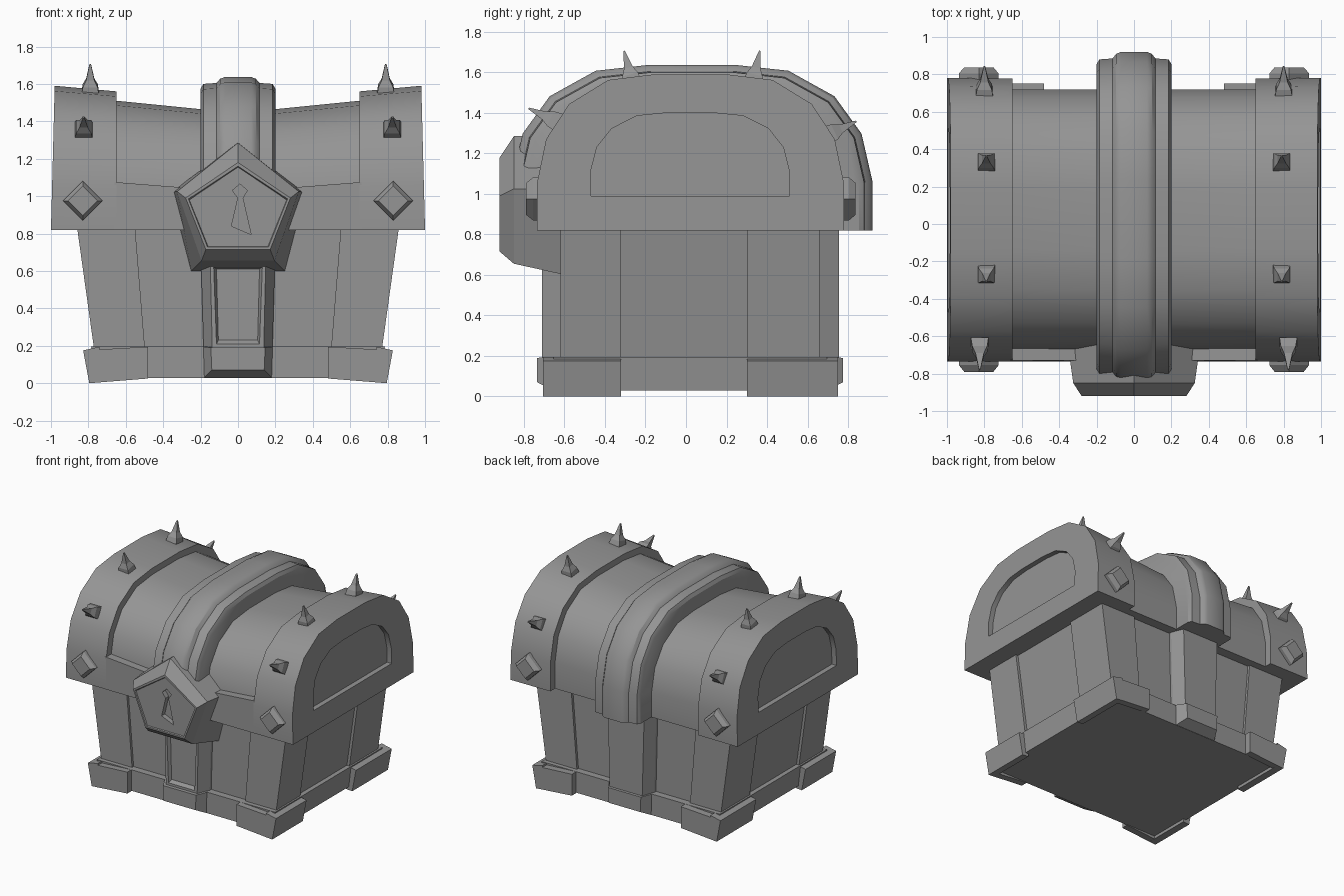
import bpy, bmesh, math
from mathutils import Vector

if "Cube" in bpy.data.objects:
    bpy.data.objects.remove(bpy.data.objects["Cube"])

# half profile of the domed lid: (width factor, height factor)
DOME = [(1, 0), (1, .3), (.94, .584), (.79, .81), (.535, .964), (.235, 1)]

# dark grey for the whole chest
GREY = bpy.data.materials.new("dark_grey")
GREY.diffuse_color = (.3, .3, .3, 1)
GREY.use_nodes = True
GREY.node_tree.nodes["Principled BSDF"].inputs["Base Color"].default_value = GREY.diffuse_color


def loft(name, rings, smooth=False):
    """Skin a closed solid through rings of equal point count."""
    bm = bmesh.new()
    vs = [[bm.verts.new(p) for p in r] for r in rings]
    n = len(rings[0])
    for a, b in zip(vs, vs[1:]):
        for i in range(n):
            j = (i + 1) % n
            bm.faces.new((a[i], a[j], b[j], b[i]))
    bm.faces.new(vs[0])
    bm.faces.new(vs[-1][::-1])
    bmesh.ops.recalc_face_normals(bm, faces=bm.faces)
    me = bpy.data.meshes.new(name)
    bm.to_mesh(me)
    bm.free()
    me.materials.append(GREY)
    if smooth:
        me.shade_smooth()
        me.set_sharp_from_angle(angle=math.radians(30))
    ob = bpy.data.objects.new(name, me)
    bpy.context.collection.objects.link(ob)
    return ob


def dome(x, half, top, base=.82, cy=.022):
    pts = [(u, v) for u, v in DOME] + [(-u, v) for u, v in DOME[::-1]]
    return [(x, cy + u * half, base + v * (top - base)) for u, v in pts]


def block(name, bot, top, s=1):
    """Block from (x0, x1, y0, y1, z at x0, z at x1) bottom and top."""
    def ring(x0, x1, y0, y1, za, zb):
        return [(s * x0, y0, za), (s * x1, y0, zb), (s * x1, y1, zb), (s * x0, y1, za)]
    return loft(name, [ring(*bot), ring(*top)])


def flat(y, pts):
    return [(x, y, z) for x, z in pts]


def trap(y, wb, zb, wt, zt):
    return flat(y, [(-wb, zb), (wb, zb), (wt, zt), (-wt, zt)])


def lean(ring, d=0):
    """Put a ring on the slightly leaning end plane of the lid."""
    return [(1 - .02 * (z - .82) / .77 - d, y, z) for _, y, z in ring]


def flip(rings, s):
    return [[(s * x, y, z) for x, y, z in r] for r in rings]


# chest body and base
block("body", (-.735, .735, -.6, .64, .1, .1), (-.84, .84, -.6, .64, .83, .83))
block("base", (-.765, .765, -.655, .695, .028, .028), (-.785, .785, -.655, .695, .195, .195))

# corner posts and hollow L-shaped feet
for s in (-1, 1):
    for y0, y1, f0, f1, w0, w1 in ((-.62, -.32, -.705, -.32, -.705, -.65),
                                   (.3, .66, .3, .75, .695, .75)):
        block("corner_post", (.495, .765, y0, y1, .15, .15), (.55, .86, y0, y1, .83, .83), s)
        block("corner_foot", (.48, .795, w0, w1, .025, 0), (.48, .828, w0, w1, .195, .175), s)
        block("corner_foot_side", (.74, .795, f0, f1, .004, 0), (.74, .828, f0, f1, .195, .175), s)

# front strap with sunken panel, back strap, and their feet
loft("front_strap", [trap(-.55, .18, .04, .2, .72), trap(-.62, .18, .04, .2, .72),
                     trap(-.71, .135, .07, .15, .72), trap(-.71, .115, .21, .13, .62),
                     trap(-.685, .105, .23, .115, .61)])
loft("back_strap", [trap(.6, .18, .04, .2, .83), trap(.66, .18, .04, .2, .83),
                    trap(.755, .14, .07, .16, .83)])
for name, y0, y1, y2 in (("front", -.6, -.66, -.735), ("back", .6, .7, .775)):
    loft(name + "_strap_foot", [trap(y0, .18, .03, .185, .195), trap(y1, .18, .03, .185, .195),
                                trap(y2, .14, .07, .145, .19)])

# lid: sagging middle, flared ends with sunken arched panels, front rim
loft("lid_middle", [dome(-.7, .697, 1.515), dome(-.2, .697, 1.465),
                    dome(.2, .697, 1.465), dome(.7, .697, 1.515)], True)
for s in (-1, 1):
    arch = dome(0, .49, 1.4, .99, .02)
    loft("lid_end", flip([dome(.65, .756, 1.56), lean(dome(0, .758, 1.59)),
                          lean(arch), lean(arch, .04)], s), True)
    block("lid_rim", (.15, .66, -.735, -.6, .82, .82), (.15, .66, -.73, -.6, 1.035, 1.075), s)

# raised centre band over the lid
sec = [(.2, .825, 1.575), (.185, .85, 1.6), (.115, .855, 1.605), (.095, .88, 1.628), (.07, .89, 1.637)]
loft("lid_band", [dome(-x, h, t, cy=.03) for x, h, t in sec]
     + [dome(x, h, t, cy=.03) for x, h, t in sec[::-1]], True)


# pentagonal lock with keyhole
def pent(y, top, w, zm, wb, zb):
    return flat(y, [(0, top), (w, zm), (wb, zb), (-wb, zb), (-w, zm)])


lock = loft("lock", [pent(-.6, 1.29, .36, 1.02, .25, .6), pent(-.85, 1.285, .325, 1.025, .195, .655),
                     pent(-.92, 1.18, .28, .99, .172, .715), pent(-.92, 1.16, .265, .985, .163, .727),
                     pent(-.91, 1.155, .26, .98, .16, .731)])
key = [(.01, 1.065), (.05, 1.03), (.025, .99), (.07, .795), (-.035, .84), (0, .99), (-.03, 1.03)]
cut = loft("keyhole_cutter", [flat(-.87, key), flat(-1.0, key)])
cut.hide_render = True
mod = lock.modifiers.new("keyhole", "BOOLEAN")
mod.operation, mod.solver, mod.object = "DIFFERENCE", "EXACT", cut
bpy.context.view_layer.objects.active = lock
bpy.ops.object.modifier_apply(modifier=mod.name)
bpy.data.objects.remove(cut)

# spikes and diamond studs on the lid ends
for s in (-1, 1):
    for x, y, z, ny, nz in ((.79, -.272, 1.575, -.25, .97), (.79, .335, 1.575, .22, .97),
                            (.825, -.655, 1.365, -.9, .42), (.8, .72, 1.3, .9, .43)):
        n = Vector((0, ny, nz)).normalized()
        t = n.cross(Vector((1, 0, 0)))
        c = Vector((s * x, y, z))
        loft("spike", [[c + n * h + Vector((a * w, 0, 0)) + t * (b * w)
                        for a, b in ((-1, -1), (1, -1), (1, 1), (-1, 1))]
                       for w, h in ((.047, -.03), (.04, .015), (.022, .05), (.004, .135))])
    for y0, y1, y2 in ((-.7, -.755, -.79), (.75, .805, .838)):
        loft("diamond_stud", [flat(y, [(s * .83 + d, .975), (s * .83, .975 + d),
                                       (s * .83 - d, .975), (s * .83, .975 - d)])
                              for y, d in ((y0, .106), (y1, .106), (y2, .078))])
